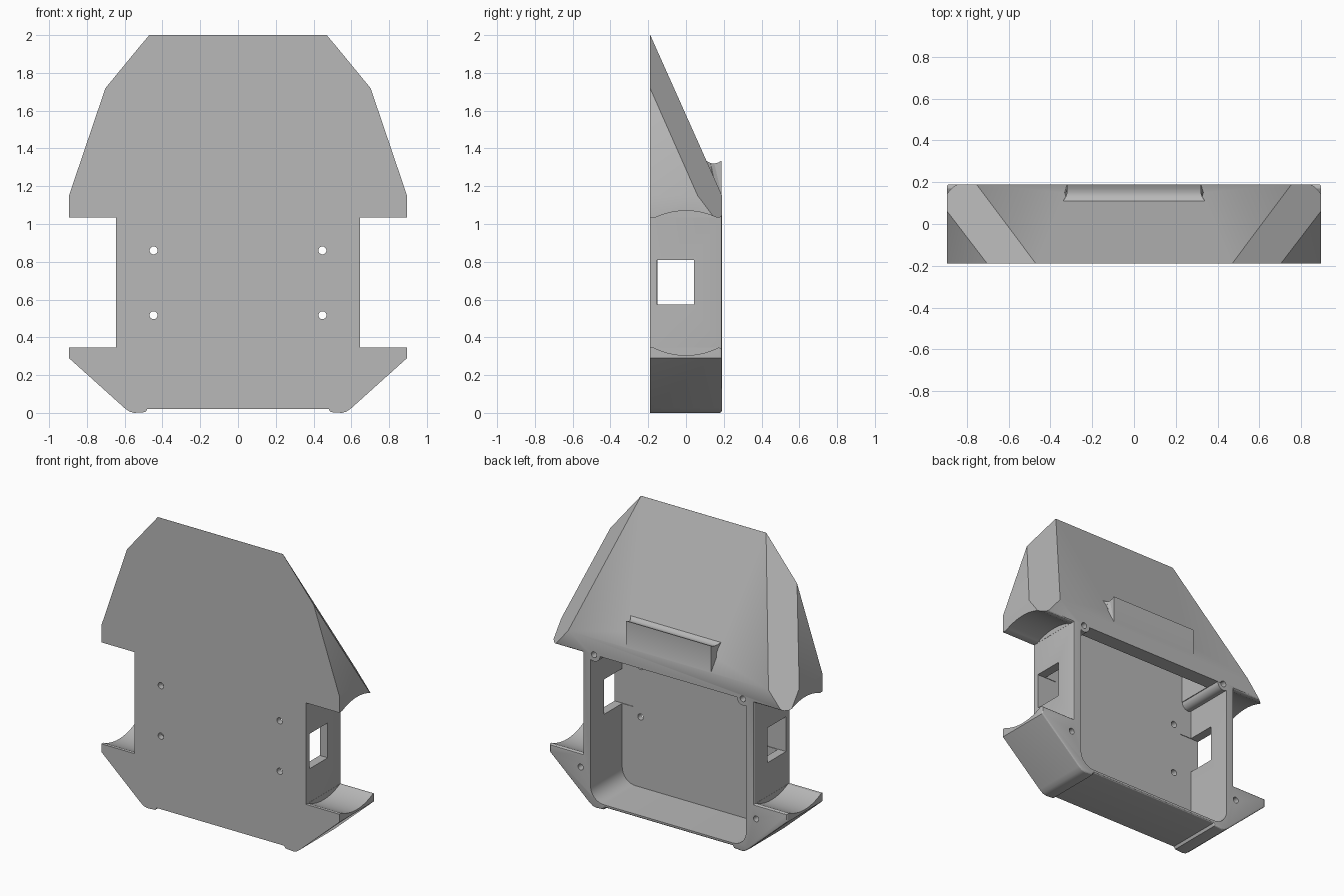
import bpy, bmesh, math
from mathutils import Vector

old = bpy.data.objects.get("Cube")
if old:
    bpy.data.objects.remove(old, do_unlink=True)

grey = bpy.data.materials.new("plain_grey")
grey.use_nodes = True
grey.diffuse_color = (0.48, 0.48, 0.48, 1)
grey.node_tree.nodes["Principled BSDF"].inputs["Base Color"].default_value = (0.48, 0.48, 0.48, 1)

DEPTH = 0.19      # half thickness of the shell
FLOOR = -0.15     # inner face of the front plate


def prism(name, pts, axis, lo, hi, bevel=0):
    """Extrude a profile: (x, z) points along y, or (y, z) points along x."""
    bm = bmesh.new()
    place = (lambda p, t: (p[0], t, p[1])) if axis == 'y' else (lambda p, t: (t, p[0], p[1]))
    face = bm.faces.new([bm.verts.new(place(p, lo)) for p in pts])
    top = bmesh.ops.extrude_face_region(bm, geom=[face])["geom"]
    shift = Vector((0, hi - lo, 0) if axis == 'y' else (hi - lo, 0, 0))
    bmesh.ops.translate(bm, verts=[g for g in top if isinstance(g, bmesh.types.BMVert)], vec=shift)
    bmesh.ops.recalc_face_normals(bm, faces=bm.faces)
    if bevel:
        rim = [g for g in top if isinstance(g, bmesh.types.BMEdge)]
        bmesh.ops.bevel(bm, geom=rim, offset=bevel, segments=3, profile=0.5,
                        affect='EDGES', clamp_overlap=True)
    mesh = bpy.data.meshes.new(name)
    bm.to_mesh(mesh)
    bm.free()
    ob = bpy.data.objects.new(name, mesh)
    bpy.context.collection.objects.link(ob)
    ob.data.materials.append(grey)
    return ob


def box(name, x, y, z):
    return prism(name, [(x[0], z[0]), (x[1], z[0]), (x[1], z[1]), (x[0], z[1])], 'y', *y)


def rod(name, u, z, r, axis, lo, hi, n=24):
    ring = [(u + r * math.cos(math.tau * i / n), z + r * math.sin(math.tau * i / n)) for i in range(n)]
    return prism(name, ring, axis, lo, hi)


def half_space(point, normal):
    n = Vector(normal).normalized()
    ob = box("half_space", (-2, 2), (-2, 2), (0, 4))
    ob.rotation_euler = n.to_track_quat('Z', 'Y').to_euler()
    ob.location = point
    return ob


def combine(tool, op='DIFFERENCE'):
    tool.hide_render = True
    bpy.context.view_layer.update()
    mod = shell.modifiers.new("combine", 'BOOLEAN')
    mod.operation, mod.object, mod.solver = op, tool, 'EXACT'
    bpy.ops.object.select_all(action='DESELECT')
    bpy.context.view_layer.objects.active = shell
    shell.select_set(True)
    bpy.ops.object.modifier_apply(modifier=mod.name)
    bpy.data.objects.remove(tool, do_unlink=True)


# Outline of one half, mirrored into the whole shell
half = [(0.48, 0.02), (0.49, 0.004), (0.55, 0), (0.575, 0.007), (0.6, 0.025), (0.895, 0.29), (0.895, 0.345),
        (0.645, 0.345), (0.645, 1.035), (0.895, 1.035), (0.895, 1.15), (0.70, 1.725), (0.47, 2)]
outline = half + [(-x, z) for x, z in reversed(half)]
shell = prism("shell", outline, 'y', -DEPTH, DEPTH, bevel=0.012)

# Sloping roof and its two corner facets
combine(half_space((0, -DEPTH + 0.001, 2), (0, 0.85, 0.38)))
for s in (1, -1):
    combine(half_space((s * 0.47, -DEPTH + 0.001, 2), (s * 0.28, 0.305, 0.23)))

# Round wheel pockets at both sides
for s in (1, -1):
    combine(rod("pocket", 0, 0.6875, 0.3825, 'x', *sorted((s * 0.646, s * 1.1)), n=96))

# Raised tab on the back of the roof, with a dished top and flared sides
tab = prism("tab", [(0.09, 1.345), (0.11, 1.333), (0.13, 1.322), (0.15, 1.32), (0.17, 1.325), (0.189, 1.335),
                    (0.189, 1.1), (0.09, 1.1)], 'x', -0.32, 0.32)
for v in tab.data.vertices:
    if v.co.y < 0.14:
        v.co.x *= 1 + (0.14 - v.co.y) * 2
combine(tab, 'UNION')

# Main cavity, open at the back, with rounded lower corners
R = 0.1
corner = [(0.585 - R + R * math.sin(a), 0.04 + R - R * math.cos(a))
          for a in (math.pi / 2 * i / 8 for i in range(9))]
side = corner + [(0.585, 1.04)]
combine(prism("cavity", side + [(-x, z) for x, z in reversed(side)], 'y', FLOOR, 0.4))

# Hollow under the roof
combine(prism("roof_hollow", [(FLOOR, 1.0), (0.09, 1.0), (0.09, 1.05), (FLOOR, 1.59)], 'x', -0.51, 0.51))

# Upper screw posts
for s in (1, -1):
    combine(rod("post", s * 0.56, 1.04, 0.045, 'y', FLOOR - 0.01, DEPTH - 0.001), 'UNION')

# Screw holes, plate holes and side windows
for s in (1, -1):
    for x, z in ((0.56, 1.04), (0.66, 0.25)):
        combine(rod("screw_hole", s * x, z, 0.02, 'y', 0.0, 0.3))
    for z in (0.86, 0.517):
        combine(rod("plate_hole", s * 0.447, z, 0.021, 'y', -0.3, 0.0))
    combine(box("window", sorted((s * 0.5, s * 0.8)), (FLOOR - 0.004, 0.043), (0.573, 0.81)))

shell.data.materials.clear()
shell.data.materials.append(grey)
for p in shell.data.polygons:
    p.material_index = 0
bpy.ops.object.select_all(action='DESELECT')
shell.select_set(True)
bpy.context.view_layer.objects.active = shell
bpy.ops.object.shade_smooth_by_angle(angle=math.radians(25))
